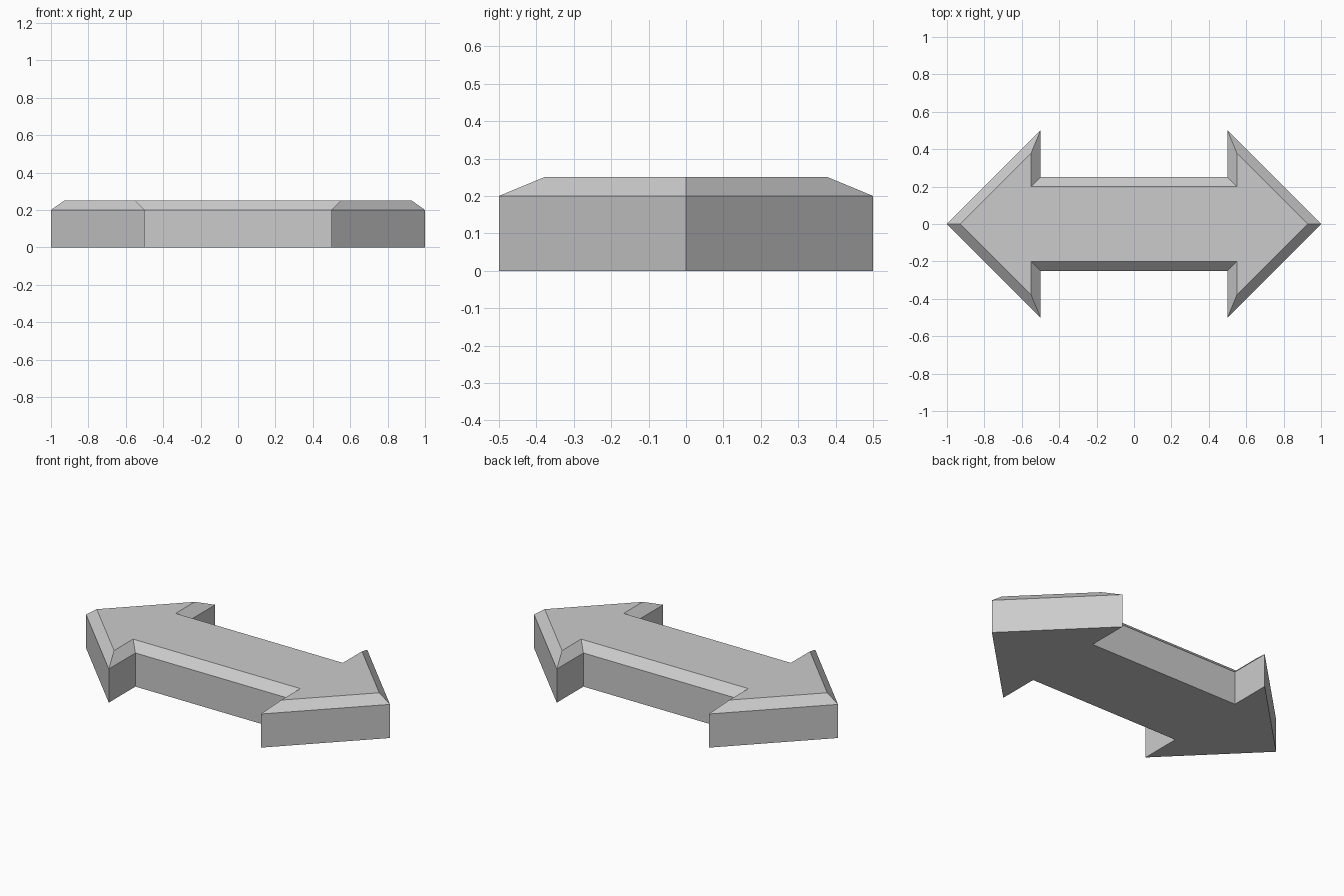
import bpy
import bmesh

cube = bpy.data.objects.get("Cube")
if cube:
    bpy.data.objects.remove(cube, do_unlink=True)

# Material
grey = bpy.data.materials.new("light_grey")
grey.use_nodes = True
colour = (0.6, 0.6, 0.6, 1)
grey.diffuse_color = colour
grey.node_tree.nodes["Principled BSDF"].inputs["Base Color"].default_value = colour

WALL, BEVEL = 0.2, 0.05

# Double-headed arrow outline: half of it, then turned half a circle
half = [(1, 0), (0.5, 0.5), (0.5, 0.25), (-0.5, 0.25), (-0.5, 0.5)]
outline = half + [(-x, -y) for x, y in half]

bm = bmesh.new()
base = bm.faces.new([bm.verts.new((x, y, 0)) for x, y in outline])

# Upright walls
raised = bmesh.ops.extrude_face_region(bm, geom=[base], use_keep_orig=True)["geom"]
top = next(g for g in raised if isinstance(g, bmesh.types.BMFace))
for v in top.verts:
    v.co.z = WALL

# Sloped rim around the flat top
bm.normal_update()
bmesh.ops.inset_region(bm, faces=[top], thickness=BEVEL, use_even_offset=True)
for v in top.verts:
    v.co.z = WALL + BEVEL
bmesh.ops.recalc_face_normals(bm, faces=bm.faces)

mesh = bpy.data.meshes.new("double_arrow")
bm.to_mesh(mesh)
bm.free()
mesh.materials.append(grey)
arrow = bpy.data.objects.new("double_arrow", mesh)
bpy.context.collection.objects.link(arrow)
